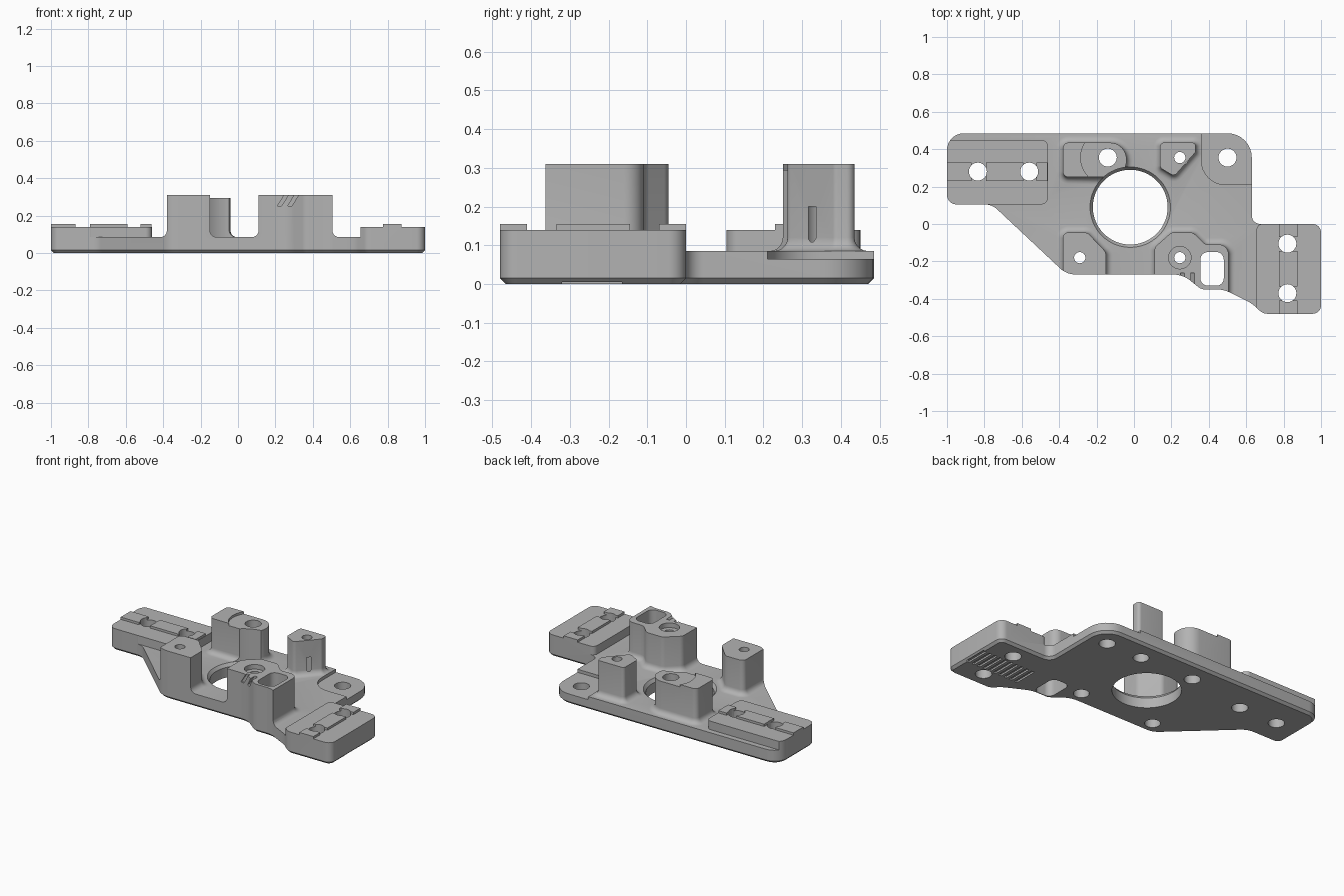
import bpy, bmesh, math
from mathutils import Vector

cube = bpy.data.objects.get("Cube")
if cube:
    bpy.data.objects.remove(cube, do_unlink=True)

TOP, PAD, RIB, POST = 0.085, 0.14, 0.155, 0.31   # level of each surface
FILLET = 0.035


def rounded(points, grow=0.0, segs=8):
    """Counter-clockwise polygon of (x, y, radius) corners, offset and rounded."""
    pts = [Vector(p[:2]) for p in points]
    n = len(pts)
    raw = []
    for i, p in enumerate(pts):
        a, b = (p - pts[i - 1]).normalized(), (pts[(i + 1) % n] - p).normalized()
        na, nb = Vector((a.y, -a.x)), Vector((b.y, -b.x))
        miter = (na + nb) / (1 + na.dot(nb))
        turn = a.x * b.y - a.y * b.x
        r = points[i][2] + (grow if turn > 0 else -grow)
        raw.append((p + miter * grow, max(r, 0.004), a, b, turn))
    out = []
    for i, (p, r, a, b, turn) in enumerate(raw):
        angle = a.angle(b)
        room = 0.48 * min((p - raw[i - 1][0]).length, (raw[(i + 1) % n][0] - p).length)
        t = min(r * math.tan(angle / 2), room)
        r = t / math.tan(angle / 2)
        start = p - a * t
        side = Vector((-a.y, a.x)) * (1 if turn > 0 else -1)
        for k in range(segs + 1):
            s = angle * k / segs
            out.append(start + a * r * math.sin(s) + side * r * (1 - math.cos(s)))
    return out


def loft(name, layers):
    """Closed solid through (outline, height) layers."""
    bm = bmesh.new()
    rings = [[bm.verts.new((p[0], p[1], z)) for p in outline] for outline, z in layers]
    n = len(rings[0])
    for low, high in zip(rings, rings[1:]):
        for i in range(n):
            j = (i + 1) % n
            bm.faces.new((low[i], low[j], high[j], high[i]))
    bm.faces.new(rings[0][::-1])
    bm.faces.new(rings[-1])
    mesh = bpy.data.meshes.new(name)
    bm.to_mesh(mesh)
    bm.free()
    obj = bpy.data.objects.new(name, mesh)
    bpy.context.collection.objects.link(obj)
    return obj


def prism(name, points, z0, z1):
    return loft(name, [(rounded(points), z0), (rounded(points), z1)])


def box(name, x0, x1, y0, y1, z0, z1):
    return loft(name, [([(x0, y0), (x1, y0), (x1, y1), (x0, y1)], z) for z in (z0, z1)])


def lathe(name, x, y, profile, n=48):
    ring = [(math.cos(math.tau * k / n), math.sin(math.tau * k / n)) for k in range(n)]
    return loft(name, [([(x + r * c, y + r * s) for c, s in ring], z) for r, z in profile])


def post(name, points):
    """Column with a concave fillet where it meets the plate."""
    layers = [(rounded(points, FILLET), 0.05)]
    for k in range(6):
        a = math.pi / 2 * k / 5
        layers.append((rounded(points, FILLET * (1 - math.sin(a))),
                       TOP + FILLET * (1 - math.cos(a))))
    return loft(name, layers + [(rounded(points), POST)])


def combine(target, tool, operation):
    tool.hide_render = True
    mod = target.modifiers.new(tool.name, 'BOOLEAN')
    mod.operation, mod.solver, mod.object = operation, 'EXACT', tool
    bpy.context.view_layer.objects.active = target
    bpy.ops.object.modifier_apply(modifier=mod.name)
    bpy.data.objects.remove(tool, do_unlink=True)


# Oversized slab, pads and posts, later trimmed by the plate outline
plate = box("mounting_plate", -1.2, 1.2, -0.7, 0.7, -0.1, TOP)

left_pad = [(-1.1, 0, 0), (-0.79, 0, 0), (-0.79, 0.105, 0), (-0.46, 0.105, 0.035),
            (-0.46, 0.45, 0.035), (-1.1, 0.45, 0)]
right_pad = [(0.655, -0.6, 0), (1.1, -0.6, 0), (1.1, 0.1, 0), (0.72, 0.1, 0),
             (0.72, 0, 0), (0.655, 0, 0.035)]
parts = [prism("left_pad", left_pad, 0.04, PAD), prism("right_pad", right_pad, 0.04, PAD)]

# Locating ribs between the pad holes
for x0, x1 in ((-1.1, -0.87), (-0.79, -0.59), (-0.52, -0.462)):
    parts.append(box("left_rib", x0, x1, 0.23, 0.33, 0.1, RIB))
for y0, y1 in ((-0.6, -0.41), (-0.335, -0.145), (-0.07, 0.1)):
    parts.append(box("right_rib", 0.775, 0.875, y0, y1, 0.1, RIB))

# Four posts
parts += [
    post("back_left_post", [(-0.38, 0.25, 0.03), (-0.04, 0.25, 0.09),
                            (-0.04, 0.435, 0.09), (-0.38, 0.435, 0.03)]),
    post("back_right_post", [(0.14, 0.3, 0.02), (0.215, 0.255, 0.025), (0.33, 0.385, 0.02),
                             (0.33, 0.435, 0.02), (0.14, 0.435, 0.02)]),
    post("front_left_post", [(-0.38, -0.4, 0), (-0.15, -0.4, 0), (-0.15, -0.15, 0.04),
                             (-0.25, -0.045, 0.04), (-0.38, -0.045, 0.03)]),
    post("front_right_post", [(0.11, -0.5, 0), (0.505, -0.5, 0), (0.505, -0.11, 0.05),
                              (0.38, -0.11, 0.05), (0.315, -0.045, 0.04),
                              (0.2, -0.045, 0.04), (0.11, -0.125, 0.04)]),
]
for part in parts:
    combine(plate, part, 'UNION')

# Plate outline with a chamfered bottom edge
outline = [(-1, 0.105, 0.05), (-0.76, 0.105, 0.1), (-0.36, -0.27, 0.12), (0.26, -0.27, 0.15),
           (0.36, -0.35, 0.06), (0.48, -0.35, 0.15), (0.63, -0.425, 0.15), (0.69, -0.48, 0.06),
           (1, -0.48, 0.045), (1, 0, 0.045), (0.63, 0, 0.045), (0.63, 0.485, 0.13),
           (-1, 0.485, 0.09)]
combine(plate, loft("outline", [(rounded(outline, -0.015), 0), (rounded(outline), 0.015),
                                (rounded(outline), 0.5)]), 'INTERSECT')

# Bolt holes, the narrow ones widened from below
cuts = [lathe("bolt_hole", x, y, [(0.048, -0.1), (0.048, 0.5)], 32) for x, y in
        ((-0.835, 0.28), (-0.56, 0.28), (-0.14, 0.355), (0.5, 0.355),
         (0.82, -0.105), (0.82, -0.37))]
cuts += [lathe("screw_hole", x, y, [(0.046, -0.1), (0.046, 0.2), (0.03, 0.2001), (0.03, 0.5)], 32)
         for x, y in ((0.245, 0.355), (-0.29, -0.18), (0.245, -0.18))]
cuts += [
    lathe("counterbore", 0.245, -0.18, [(0.06, 0.28), (0.06, 0.5)], 32),
    lathe("centre_hole", -0.02, 0.09, [(0.2, -0.1), (0.2, 0.065), (0.215, TOP), (0.215, 0.5)], 64),
    lathe("post_step", -0.14, 0.355, [(0.145, 0.295), (0.145, 0.5)], 64),
    prism("slot", [(0.355, -0.33, 0.04), (0.48, -0.33, 0.04), (0.48, -0.15, 0.04),
                   (0.355, -0.15, 0.04)], -0.1, 0.5),
    prism("corner_recess", [(0.36, 0.21, 0.13), (0.7, 0.21, 0), (0.7, 0.6, 0),
                            (0.36, 0.6, 0)], 0.065, 0.5),
]

# Slanted notches on the front right post
for x in (0.21, 0.265):
    cuts.append(loft("notch", [([(x + s, -0.5), (x + s + 0.022, -0.5), (x + s + 0.022, -0.262),
                                 (x + s, -0.262)], z) for s, z in ((0, 0.25), (0.05, 0.33))]))

# Grip grooves under the right pad
for k in range(10):
    x = 0.61 + 0.04 * k
    cuts.append(box("groove", x, x + 0.02, -0.32, -0.165, -0.1, 0.011))
for cut in cuts:
    combine(plate, cut, 'DIFFERENCE')

# Grey plastic finish
grey = bpy.data.materials.new("grey_plastic")
grey.use_nodes = True
colour = (0.45, 0.45, 0.45, 1)
grey.diffuse_color = colour
grey.node_tree.nodes["Principled BSDF"].inputs["Base Color"].default_value = colour
plate.data.materials.clear()
plate.data.materials.append(grey)
bpy.ops.object.select_all(action='DESELECT')
plate.select_set(True)
bpy.context.view_layer.objects.active = plate
bpy.ops.object.shade_smooth_by_angle(angle=math.radians(30))
